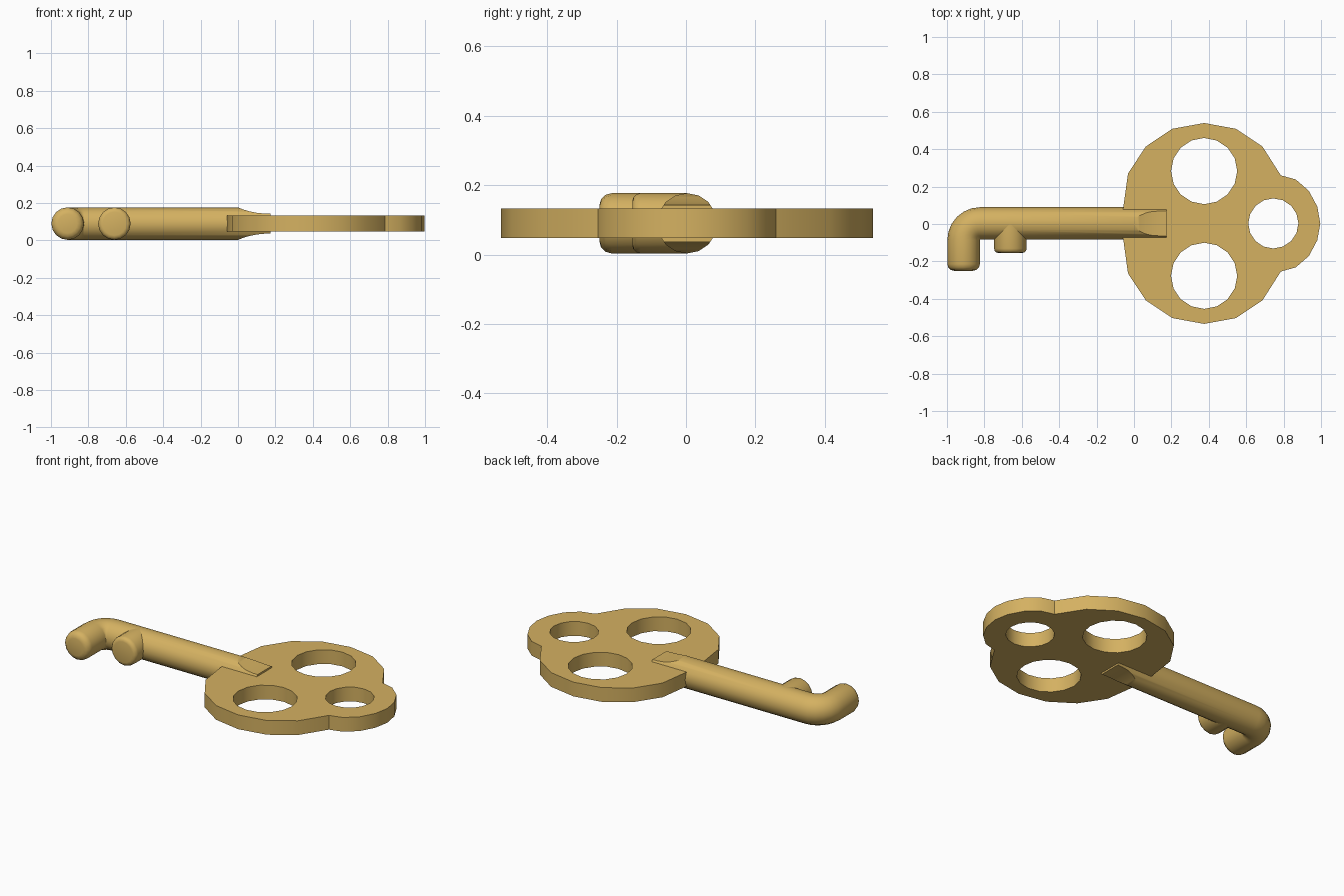
import bpy
import bmesh
from math import sin, cos, pi
from mathutils import Vector

if "Cube" in bpy.data.objects:
    bpy.data.objects.remove(bpy.data.objects["Cube"], do_unlink=True)

R = 0.087          # rod radius
MID_Z = 0.09       # height of the key's middle plane
MID_Y = 0.003

brass = bpy.data.materials.new("brass")
brass.use_nodes = True
brass.diffuse_color = (0.66, 0.44, 0.12, 1)
brass.node_tree.nodes["Principled BSDF"].inputs["Base Color"].default_value = (0.66, 0.44, 0.12, 1)


def activate(obj):
    bpy.ops.object.select_all(action='DESELECT')
    obj.select_set(True)
    bpy.context.view_layer.objects.active = obj


def finish(obj):
    activate(obj)
    bpy.ops.object.shade_smooth_by_angle(angle=0.61)


def add_mesh(name, bm):
    bmesh.ops.remove_doubles(bm, verts=bm.verts, dist=0.0005)
    bmesh.ops.recalc_face_normals(bm, faces=bm.faces)
    mesh = bpy.data.meshes.new(name)
    bm.to_mesh(mesh)
    bm.free()
    mesh.materials.append(brass)
    obj = bpy.data.objects.new(name, mesh)
    bpy.context.collection.objects.link(obj)
    return obj


def sweep(name, stations, sides=16):
    """Loft round rings; each station is (x, y, heading angle, radius)."""
    bm = bmesh.new()
    rings = []
    for x, y, heading, r in stations:
        side = Vector((-sin(heading), cos(heading), 0))
        centre = Vector((x, y, MID_Z))
        angles = [2 * pi * i / sides for i in range(sides)]
        rings.append([bm.verts.new(centre + side * r * cos(a) + Vector((0, 0, r * sin(a))))
                      for a in angles])
    for a, b in zip(rings, rings[1:]):
        for i in range(sides):
            j = (i + 1) % sides
            bm.faces.new((a[i], a[j], b[j], b[i]))
    bm.faces.new(rings[0])
    bm.faces.new(rings[-1])
    return add_mesh(name, bm)


def rounded_tip(x, tip_y, bevel):
    """Stations of a softened end pointing to -y."""
    return [(x, tip_y + bevel * (1 - sin(t)), pi / 2, R - bevel * (1 - cos(t)))
            for t in (pi / 2, pi / 3, pi / 6, 0)]


# Shaft: bent rod with a rounded tip, a tight elbow and a straight run
bend = R + 0.002
arm_x = -0.998 + R
elbow = [(arm_x + bend * (1 - cos(t)), MID_Y - bend + bend * sin(t), pi / 2 - t, R)
         for t in [pi / 2 * i / 6 for i in range(7)]]
shaft = sweep("shaft", rounded_tip(arm_x, -0.25, 0.036) + elbow + [(0.175, MID_Y, 0, R)])

# Scoops: flatten the shaft end above and below where it enters the bow
scoop = [(-0.012, 0.095), (0, 0.087), (0.03, 0.075), (0.06, 0.066),
         (0.1, 0.058), (0.14, 0.054), (0.2, 0.053), (0.2, 0.15), (-0.012, 0.15)]
for sign in (1, -1):
    bm = bmesh.new()
    face = bm.faces.new([bm.verts.new((x, -0.2, MID_Z + sign * h)) for x, h in scoop])
    side = bmesh.ops.extrude_face_region(bm, geom=[face])
    bmesh.ops.translate(bm, vec=(0, 0.4, 0),
                        verts=[v for v in side["geom"] if isinstance(v, bmesh.types.BMVert)])
    cutter = add_mesh("scoop_cutter", bm)
    cutter.hide_render = True
    cut = shaft.modifiers.new("scoop", 'BOOLEAN')
    cut.operation = 'DIFFERENCE'
    cut.solver = 'EXACT'
    cut.object = cutter
    activate(shaft)
    bpy.ops.object.modifier_apply(modifier=cut.name)
    bpy.data.objects.remove(cutter, do_unlink=True)
finish(shaft)

# Tooth: short stub beside the shaft
finish(sweep("tooth", rounded_tip(-0.661, -0.155, 0.024) + [(-0.661, MID_Y, pi / 2, R)]))

# Bow: three-lobed plate with three round holes
half = [(-0.058, 0.08), (-0.032, 0.267), (0.063, 0.411), (0.205, 0.506), (0.375, 0.537),
        (0.545, 0.506), (0.687, 0.411), (0.785, 0.257), (0.865, 0.235),
        (0.935, 0.174), (0.98, 0.09)]
outline = half + [(0.996, 0)] + [(x, -y) for x, y in reversed(half)]


def circle(cx, cy, r, sides=16):
    return [(cx + r * cos(2 * pi * i / sides), cy + r * sin(2 * pi * i / sides))
            for i in range(sides)]


curve = bpy.data.curves.new("bow", 'CURVE')
curve.dimensions = '2D'
curve.fill_mode = 'BOTH'
curve.extrude = 0.043
for loop in (outline, circle(0.375, 0.28, 0.177), circle(0.375, -0.28, 0.177),
             circle(0.745, 0, 0.134)):
    spline = curve.splines.new('POLY')
    spline.points.add(len(loop) - 1)
    for point, (x, y) in zip(spline.points, loop):
        point.co = (x, y, 0, 1)
    spline.use_cyclic_u = True
curve.materials.append(brass)
bow = bpy.data.objects.new("bow", curve)
bow.location = (0, MID_Y, MID_Z)
bpy.context.collection.objects.link(bow)
activate(bow)
bpy.ops.object.convert(target='MESH')
bow = bpy.context.view_layer.objects.active

# Weld the plate's caps to its rim
bm = bmesh.new()
bm.from_mesh(bow.data)
bmesh.ops.remove_doubles(bm, verts=bm.verts, dist=0.0005)
bmesh.ops.recalc_face_normals(bm, faces=bm.faces)
bm.to_mesh(bow.data)
bm.free()
finish(bow)
